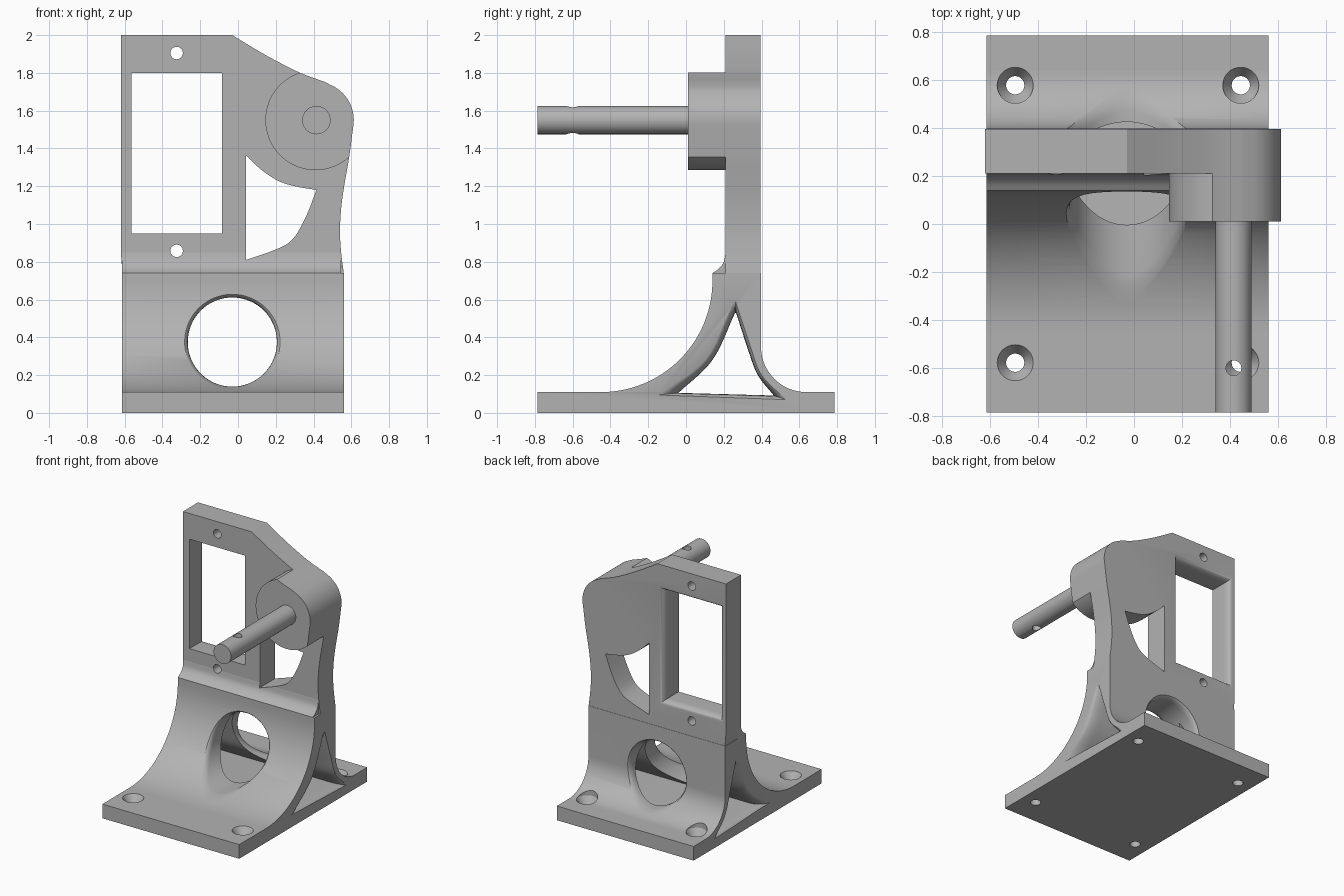
import bpy, bmesh
from math import sin, cos, pi, sqrt, radians
from mathutils import Vector

if "Cube" in bpy.data.objects:
    bpy.data.objects.remove(bpy.data.objects["Cube"], do_unlink=True)

grey = bpy.data.materials.new("plain_grey")
grey.use_nodes = True
grey.diffuse_color = (0.45, 0.45, 0.45, 1)
grey.node_tree.nodes["Principled BSDF"].inputs["Base Color"].default_value = grey.diffuse_color


def loft_points(name, rings):
    """Skin a closed solid over rings that share a point count."""
    bm = bmesh.new()
    loops = [[bm.verts.new(p) for p in ring] for ring in rings]
    n = len(loops[0])
    for a, b in zip(loops, loops[1:]):
        for i in range(n):
            j = (i + 1) % n
            bm.faces.new((a[i], a[j], b[j], b[i]))
    bm.faces.new(loops[0])
    bm.faces.new(loops[-1])
    bmesh.ops.recalc_face_normals(bm, faces=bm.faces)
    mesh = bpy.data.meshes.new(name)
    bm.to_mesh(mesh)
    bm.free()
    mesh.materials.append(grey)
    obj = bpy.data.objects.new(name, mesh)
    bpy.context.collection.objects.link(obj)
    return obj


def loft(name, axis, sections):
    """Sections are (position along axis, 2D outline)."""
    place = {"x": lambda u, v, a: (a, u, v),
             "y": lambda u, v, a: (u, a, v),
             "z": lambda u, v, a: (u, v, a)}[axis]
    return loft_points(name, [[place(u, v, a) for u, v in pts] for a, pts in sections])


def prism(name, axis, a, b, pts):
    return loft(name, axis, [(a, pts), (b, pts)])


def arc(cx, cy, r, start, end, n):
    step = radians(end - start) / n
    return [(cx + r * cos(radians(start) + i * step), cy + r * sin(radians(start) + i * step))
            for i in range(n + 1)]


def circle(cx, cy, r, n=48):
    return arc(cx, cy, r, 0, 360, n)[:-1]


def rect(x0, x1, z0, z1):
    return [(x0, z0), (x1, z0), (x1, z1), (x0, z1)]


def spline(pts, n=6):
    """Smooth curve through the given points."""
    p = [Vector(q) for q in pts]
    p = [2 * p[0] - p[1]] + p + [2 * p[-1] - p[-2]]
    out = []
    for a, b, c, d in zip(p, p[1:], p[2:], p[3:]):
        for i in range(n):
            t = i / n
            q = 0.5 * (2 * b + (c - a) * t + (2 * a - 5 * b + 4 * c - d) * t**2
                       + (3 * b - a - 3 * c + d) * t**3)
            out.append((q.x, q.y))
    return out + [tuple(pts[-1])]


def boolean(obj, cutter, operation="DIFFERENCE"):
    mod = obj.modifiers.new("cut", "BOOLEAN")
    mod.operation = operation
    mod.solver = "EXACT"
    mod.object = cutter
    bpy.context.view_layer.objects.active = obj
    bpy.ops.object.modifier_apply(modifier=mod.name)


def fillet(t):
    """Remaining flare of a rounded edge at depth fraction t."""
    return 1 - sqrt(max(0, 1 - (1 - t) ** 2))


STEPS = (0, 0.06, 0.18, 0.4, 0.68, 1)

# Base slab
base = prism("base_plate", "z", 0, 0.11, rect(-0.615, 0.56, -0.785, 0.785))

# Flared stand with a concave front and back
stand = prism("flared_stand", "x", -0.615, 0.56,
              arc(-0.45, 0.70, 0.59, -90, 0, 32) + [(0.14, 0.74), (0.397, 0.74)]
              + arc(0.637, 0.35, 0.24, 180, 270, 20) + [(0.637, 0.09), (-0.45, 0.09)])

# Small cove between the stand and the upright plate
cove = prism("ledge_cove", "x", -0.615, 0.545,
             spline([(0.14, 0.74), (0.175, 0.765), (0.2, 0.8), (0.21, 0.85)])
             + [(0.25, 0.85), (0.25, 0.74)])

# Upright plate
outline = ([(-0.612, 0.74), (-0.62, 0.85), (-0.62, 2), (-0.03, 2)]
           + spline([(-0.03, 2), (0.1, 1.921), (0.2, 1.865), (0.33, 1.8), (0.46, 1.752)])[1:]
           + arc(0.41, 1.55, 0.203, 68, -8, 16)
           + spline([(0.608, 1.5), (0.588, 1.35), (0.562, 1.2), (0.546, 1.08),
                     (0.54, 0.96), (0.546, 0.85), (0.56, 0.74)]))
plate = prism("upright_plate", "y", 0.21, 0.395, outline)

# Round boss, trimmed to the plate outline
boss = prism("pivot_boss", "y", 0.01, 0.21, circle(0.41, 1.55, 0.265, 96))
trim = prism("boss_trim", "y", -0.1, 0.3, outline)
boolean(boss, trim, "INTERSECT")

# Pivot pin
pin = prism("pivot_pin", "y", -0.785, 0.015, circle(0.415, 1.55, 0.075))

# Cross hole through the pin
pin_hole = prism("pin_hole_cutter", "z", 1.3, 1.8, circle(0.415, -0.6, 0.032, 32))
boolean(pin, pin_hole)

# Triangular side tunnel with flared mouths
inner = spline([(-0.04, 0.106), (0.14, 0.28), (0.26, 0.53)]) + \
    spline([(0.265, 0.53), (0.33, 0.33), (0.38, 0.2), (0.465, 0.092)])
outer = spline([(-0.15, 0.095), (0.1, 0.28), (0.255, 0.59)]) + \
    spline([(0.262, 0.59), (0.335, 0.37), (0.4, 0.2), (0.53, 0.07)])


def blend(f):
    return [(a + (c - a) * f, b + (d - b) * f) for (a, b), (c, d) in zip(inner, outer)]


left_mouth = [(-0.615 + 0.1 * t, blend(fillet(t))) for t in STEPS]
right_mouth = [(0.56 - 0.1 * t, blend(fillet(t))) for t in reversed(STEPS)]
tunnel = loft("tunnel_cutter", "x", [(-0.7, outer)] + left_mouth + right_mouth + [(0.7, outer)])


# Round front opening with softened rims that follow the curved faces
def front_y(z):
    return -0.45 + sqrt(max(0, 0.59**2 - (z - 0.70) ** 2))


def back_y(z):
    return 0.397 if z > 0.35 else 0.637 - sqrt(max(0, 0.24**2 - (z - 0.35) ** 2))


def rim(f, place):
    return [(x, place(z), z) for x, z in circle(-0.03, 0.375, 0.236 + 0.027 * f, 64)]


front_rim = [rim(fillet(t), lambda z, t=t: front_y(z) - 0.004 + 0.05 * t) for t in STEPS]
back_rim = [rim(fillet(t), lambda z, t=t: back_y(z) + 0.004 - 0.05 * t) for t in reversed(STEPS)]
opening = loft_points("opening_cutter", [rim(1, lambda z: -1)] + front_rim
                      + back_rim + [rim(1, lambda z: 1)])

boolean(stand, tunnel)
boolean(stand, opening)
boolean(base, tunnel)
cutters = [trim, pin_hole, tunnel, opening]

# Countersunk mounting holes
for x in (-0.495, 0.445):
    for y in (-0.578, 0.578):
        sink = loft("countersink_cutter", "z", [
            (h, circle(x, y, r)) for h, r in ((-0.1, 0.038), (0.055, 0.038), (0.11, 0.075), (0.4, 0.075))])
        boolean(base, sink)
        if y > 0:
            boolean(stand, sink)
        cutters.append(sink)


# Rectangular window, rounded on the back
def window(f):
    e = 0.035 * f
    return rect(-0.565 - e, -0.085 + e, 0.95 - e, 1.8 + e)


opening_cut = loft("window_cutter", "y", [(0, window(0))]
                   + [(0.396 - 0.06 * t, window(fillet(t))) for t in reversed(STEPS)]
                   + [(0.5, window(1))])
boolean(plate, opening_cut)
cutters.append(opening_cut)

# Curved triangular cutout and the two screw holes
cutout = spline([(0.042, 1.365), (0.12, 1.29), (0.21, 1.23), (0.3, 1.2), (0.415, 1.18)])[:-1] + \
    spline([(0.415, 1.18), (0.36, 1.04), (0.29, 0.92), (0.2, 0.865), (0.042, 0.81)])
for name, pts in (("cutout_cutter", cutout),
                  ("upper_screw_cutter", circle(-0.325, 1.905, 0.033, 32)),
                  ("lower_screw_cutter", circle(-0.325, 0.858, 0.033, 32))):
    cutter = prism(name, "y", 0, 0.6, pts)
    boolean(plate, cutter)
    if not name.startswith("upper"):
        boolean(cove, cutter)
    cutters.append(cutter)

for cutter in cutters:
    bpy.data.objects.remove(cutter, do_unlink=True)

# Smooth curved faces while keeping crisp edges
bpy.ops.object.select_all(action="DESELECT")
for obj in (base, stand, cove, plate, boss, pin):
    obj.select_set(True)
bpy.context.view_layer.objects.active = base
bpy.ops.object.shade_smooth_by_angle(angle=radians(30))
